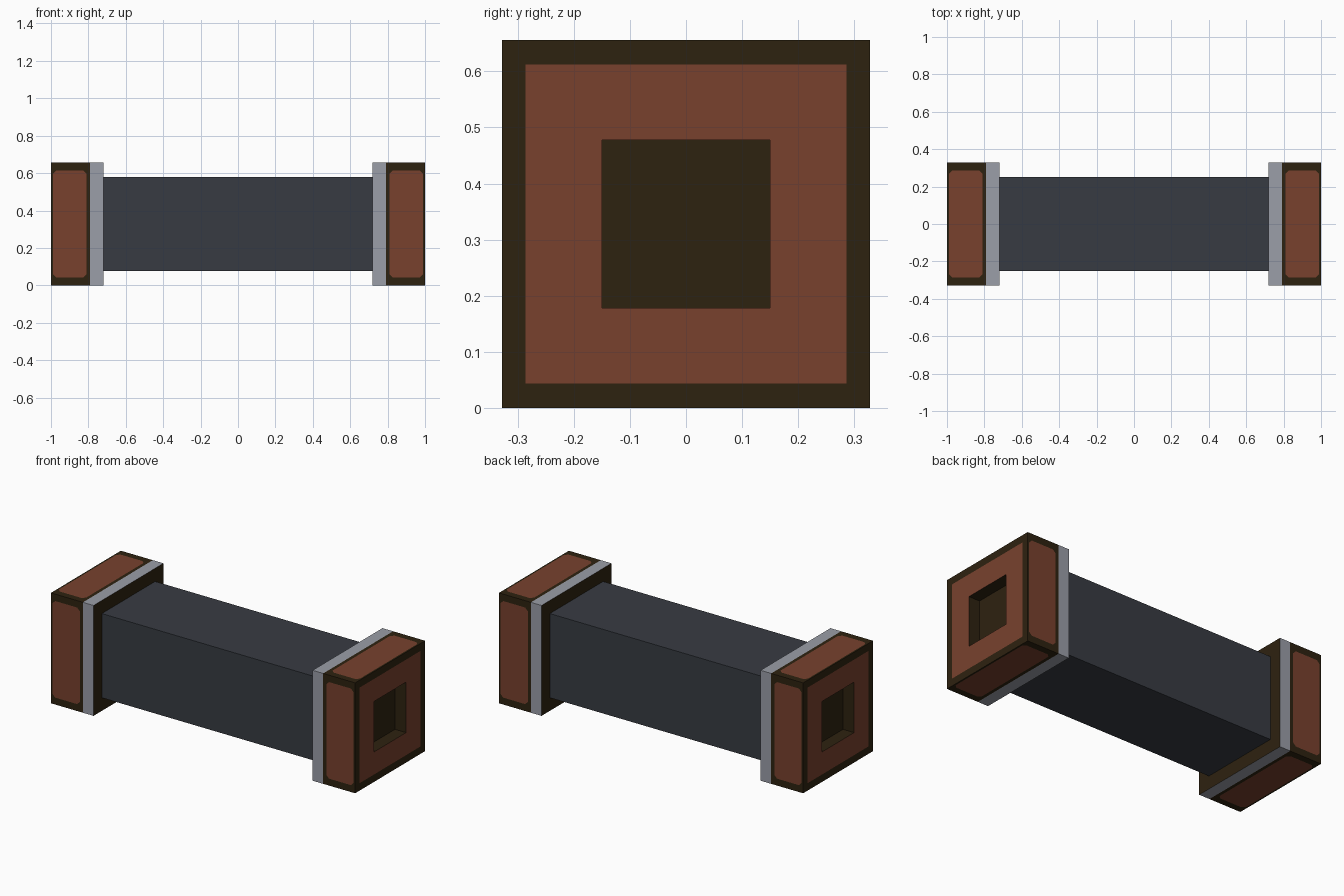
import bpy, bmesh
from mathutils import Vector, Matrix

cube = bpy.data.objects.get("Cube")
if cube:
    bpy.data.objects.remove(cube, do_unlink=True)

HALF = 0.328            # half width of the end caps
X_IN, X_BAND, X_OUT = 0.72, 0.79, 1.0


def material(name, rgb):
    m = bpy.data.materials.new(name)
    m.use_nodes = True
    m.diffuse_color = (*rgb, 1)
    m.node_tree.nodes["Principled BSDF"].inputs["Base Color"].default_value = (*rgb, 1)
    return m


DARK = material("dark_brown", (0.027, 0.016, 0.005))
BRICK = material("brick_red", (0.188, 0.053, 0.027))
GREY = material("light_grey", (0.328, 0.342, 0.392))
SLATE = material("slate", (0.039, 0.044, 0.055))


def box(bm, lo, hi):
    lo, hi = Vector(lo), Vector(hi)
    m = Matrix.Translation((lo + hi) / 2) @ Matrix.Diagonal((*(hi - lo), 1))
    bmesh.ops.create_cube(bm, size=1, matrix=m)


def finish(bm, name, mats):
    mesh = bpy.data.meshes.new(name)
    bm.normal_update()
    bm.to_mesh(mesh)
    bm.free()
    for m in mats:
        mesh.materials.append(m)
    ob = bpy.data.objects.new(name, mesh)
    ob.location.z = HALF
    bpy.context.scene.collection.objects.link(ob)
    return ob


def inset_to(bm, face, lo, hi):
    """Inset a face and fit its outline to a box, keeping it in its plane."""
    face.normal_update()
    n = face.normal.copy()
    bmesh.ops.inset_individual(bm, faces=[face], thickness=0.005)
    for v in face.verts:
        for a in range(3):
            if abs(n[a]) < 0.5:
                mid = (lo[a] + hi[a]) / 2
                v.co[a] = hi[a] if v.co[a] > mid else lo[a]


# Square beam between the caps
bm = bmesh.new()
box(bm, (-X_IN, -0.25, -0.25), (X_IN, 0.25, 0.25))
finish(bm, "beam", [SLATE])

# End cap: dark block with a grey band, red panels and a square socket
bm = bmesh.new()
box(bm, (X_IN, -HALF, -HALF), (X_OUT, HALF, HALF))
bmesh.ops.bisect_plane(bm, geom=bm.verts[:] + bm.edges[:] + bm.faces[:],
                       plane_co=(X_BAND, 0, 0), plane_no=(1, 0, 0))
bm.normal_update()
sides, end = [], None
for f in bm.faces:
    if f.normal.x > 0.5:
        end = f
    elif abs(f.normal.x) < 0.5:
        if f.calc_center_median().x < X_BAND:
            f.material_index = 2
        else:
            sides.append(f)

# Red panels on the four sides, with cut corners
corners = []
for f in sides:
    inset_to(bm, f, (0.81, -0.287, -0.287), (0.99, 0.287, 0.287))
    f.material_index = 1
    corners += f.verts[:]

# Red frame on the end, with the socket sunk into it
inset_to(bm, end, (0, -0.286, -0.284), (0, 0.286, 0.284))
end.material_index = 1
inset_to(bm, end, (0, -0.15, -0.15), (0, 0.15, 0.15))
end.material_index = 0
ring = bmesh.ops.extrude_discrete_faces(bm, faces=[end])
floor = ring["faces"][0]
for v in floor.verts:
    v.co.x -= 0.073

cut = bmesh.ops.bevel(bm, geom=corners, offset=0.018, offset_type='OFFSET',
                      segments=1, profile=0.5, affect='VERTICES')
for f in cut["faces"]:
    if len(f.verts) == 3:
        f.material_index = 0

caps = finish(bm, "end_caps", [DARK, BRICK, GREY])
mirror = caps.modifiers.new("mirror", 'MIRROR')
mirror.use_mirror_merge = False
